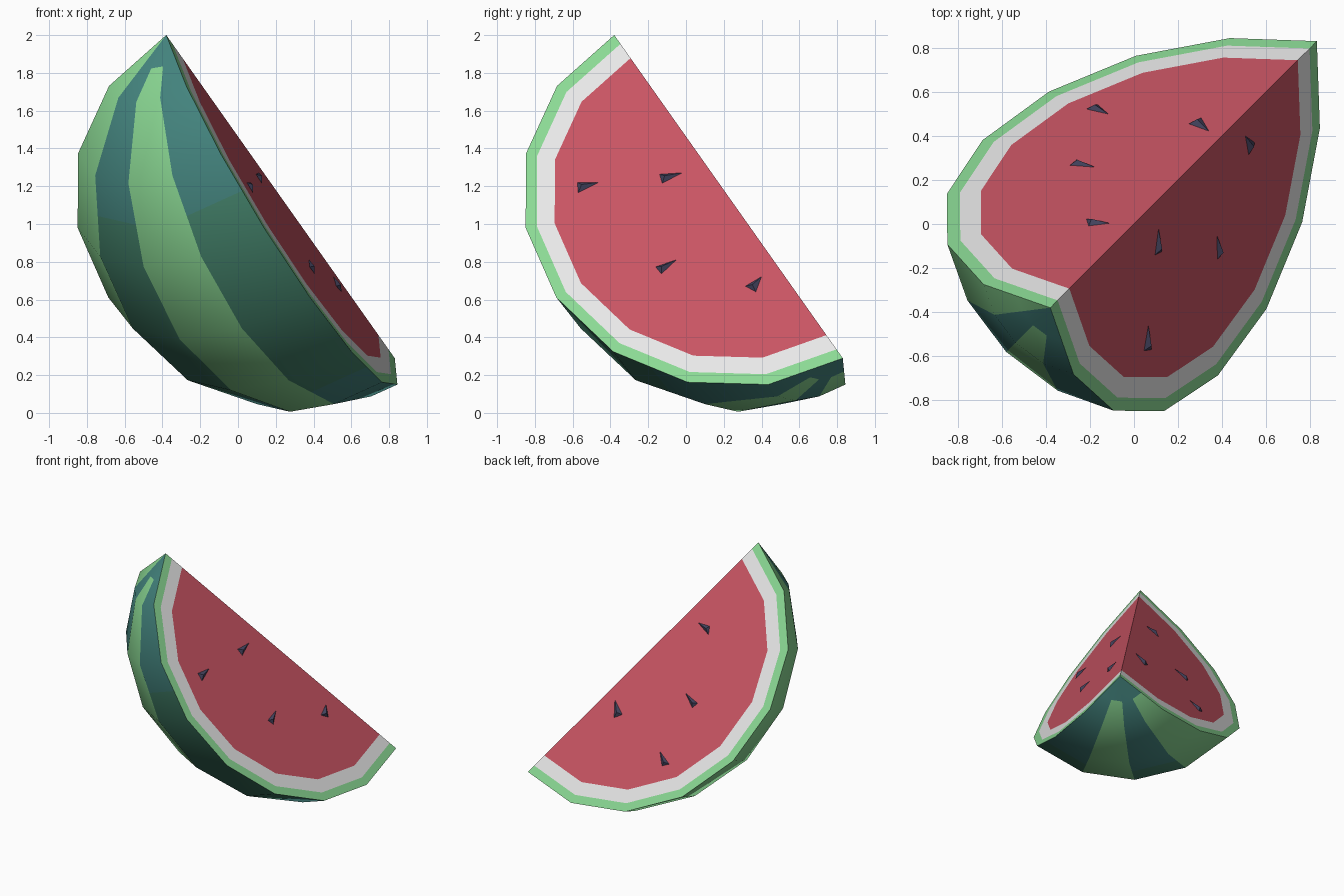
import bpy, bmesh, math
from mathutils import Vector

if "Cube" in bpy.data.objects:
    bpy.data.objects.remove(bpy.data.objects["Cube"])

# Melon frame: centre, long axis, wedge middle direction, sideways direction
C = Vector((0.225, 0.225, 1.145))
A = Vector((0.5, 0.5, -math.sqrt(0.5)))
M = Vector((-0.5, -0.5, -math.sqrt(0.5)))
S = Vector((math.sqrt(0.5), -math.sqrt(0.5), 0))
LONG, RAD, RINGS, COLS = 1.21, 1.068, 8, 4
INSIDE = C + 0.4 * M


def material(name, rgb):
    m = bpy.data.materials.new(name)
    lin = [(v / 255 / 12.92) if v < 11 else ((v / 255 + 0.055) / 1.055) ** 2.4 for v in rgb]
    m.diffuse_color = (*lin, 1)
    m.use_nodes = True
    m.node_tree.nodes["Principled BSDF"].inputs["Base Color"].default_value = m.diffuse_color
    return m


light = material("light green", (139, 217, 148))
teal = material("teal stripe", (70, 136, 130))
green = material("dark green stripe", (70, 134, 110))
white = material("pith white", (238, 238, 238))
red = material("flesh red", (200, 84, 99))
dark = material("seed dark", (66, 66, 92))


def ring_point(i, col, scale=1.0):
    th = math.pi * i / RINGS
    ang = math.radians(-45 + 90 * col / COLS)
    out = M * math.cos(ang) + S * math.sin(ang)
    return C + scale * (A * (-LONG * math.cos(th)) + out * (RAD * math.sin(th)))


def skin_point(t, col):
    i = min(int(t), RINGS - 1)
    return ring_point(i, col).lerp(ring_point(i + 1, col), t - i)


def add_face(bm, pts, mat=0, inside=INSIDE):
    uniq = []
    for p in pts:
        if all((p - q).length > 1e-4 for q in uniq):
            uniq.append(p)
    f = bm.faces.new([bm.verts.new(p) for p in uniq])
    f.normal_update()
    if f.normal.dot(f.calc_center_median() - inside) < 0:
        f.normal_flip()
    f.material_index = mat


def finish(name, bm, mats, smooth=False):
    bmesh.ops.remove_doubles(bm, verts=bm.verts, dist=1e-4)
    me = bpy.data.meshes.new(name)
    bm.to_mesh(me)
    bm.free()
    for m in mats:
        me.materials.append(m)
    ob = bpy.data.objects.new(name, me)
    bpy.context.collection.objects.link(ob)
    if smooth:
        bpy.ops.object.select_all(action='DESELECT')
        ob.select_set(True)
        bpy.context.view_layer.objects.active = ob
        bpy.ops.object.shade_smooth_by_angle(angle=math.radians(40))
    return ob


def cut_band(bm, outer, inner):
    for col in (0, COLS):
        for i in range(RINGS):
            add_face(bm, [ring_point(i, col, outer), ring_point(i + 1, col, outer),
                          ring_point(i + 1, col, inner), ring_point(i, col, inner)])


# Rind: striped outer skin plus the light band on both cuts
bm = bmesh.new()
rows = [0, 0.5, 1, 2, 2.5, 3, 4, 5, 5.5, 6, 7, 7.5, 8]
for a, b in zip(rows, rows[1:]):
    for col in range(COLS):
        mid = (a + b) / 2
        tip_dark = mid > 7.5 or (mid < 0.5 and col == 2)
        if col % 2 == 0 and not tip_dark:
            mat = 0
        else:
            mat = 1 if mid < 2.5 or mid > 5.5 else 2
        add_face(bm, [skin_point(a, col), skin_point(b, col),
                      skin_point(b, col + 1), skin_point(a, col + 1)], mat)
cut_band(bm, 1.0, 0.945)
finish("rind", bm, [light, teal, green], True)

# Pith: white band on both cuts
bm = bmesh.new()
cut_band(bm, 0.945, 0.857)
finish("pith", bm, [white])

# Flesh: the two red cut faces
bm = bmesh.new()
for col in (0, COLS):
    add_face(bm, [ring_point(i, col, 0.857) for i in range(RINGS + 1)])
finish("flesh", bm, [red])

# Seeds: small pointed pyramids; each is tip, base corner, base corner
right_seeds = [  # (y, z)
    ((-.46, 1.22), (-.575, 1.22), (-.57, 1.165)),
    ((-.02, 1.27), (-.14, 1.262), (-.125, 1.215)),
    ((-.05, .81), (-.16, .772), (-.13, .735)),
    ((.40, .72), (.315, .67), (.37, .64))]
left_seeds = [  # (x, y)
    ((-.115, .497), (-.215, .52), (-.165, .54)),
    ((-.175, .256), (-.29, .265), (-.26, .29)),
    ((-.11, .002), (-.215, .02), (-.205, -.01)),
    ((.34, .42), (.25, .453), (.305, .48))]


def on_right(p):
    n = (S - M).normalized()
    x = C.x - (n.y * (p[0] - C.y) + n.z * (p[1] - C.z)) / n.x
    return Vector((x, p[0], p[1]))


def on_left(p):
    n = (-S - M).normalized()
    z = C.z - (n.x * (p[0] - C.x) + n.y * (p[1] - C.y)) / n.z
    return Vector((p[0], p[1], z))


bm = bmesh.new()
for seeds, place, n in ((right_seeds, on_right, (S - M).normalized()),
                        (left_seeds, on_left, (-S - M).normalized())):
    for s in seeds:
        tip, b, c = [place(p) + n * 0.002 for p in s]
        top = tip * 0.2 + b * 0.4 + c * 0.4 + n * 0.02
        mid = (tip + b + c + top) / 4
        for f in ((tip, b, c), (tip, b, top), (b, c, top), (c, tip, top)):
            add_face(bm, f, 0, mid)
finish("seeds", bm, [dark])
